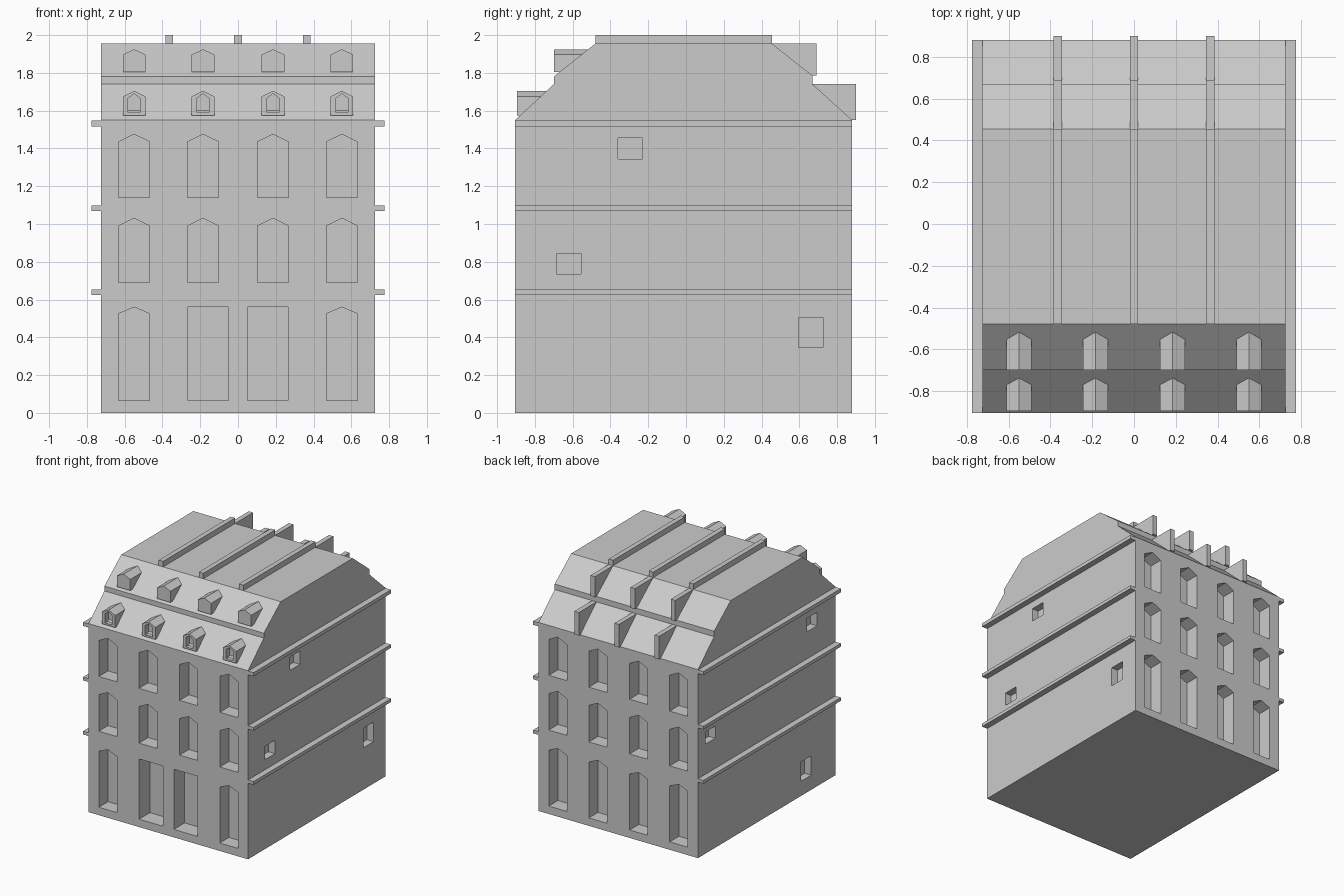
import bpy, bmesh
from mathutils import Vector

if "Cube" in bpy.data.objects:
    bpy.data.objects.remove(bpy.data.objects["Cube"])

HALF_W, FRONT, BACK, EAVE = 0.725, -0.905, 0.88, 1.55
COLS = (-0.55, -0.185, 0.185, 0.55)


def add_prism(bm, pts, axis, a, b):
    """Extrude a 2D outline along axis: 'x' takes (y, z), 'y' takes (x, z)."""
    def place(p, t):
        return (t, p[0], p[1]) if axis == 'x' else (p[0], t, p[1])
    f = bm.faces.new([bm.verts.new(place(p, a)) for p in pts])
    d = Vector((b - a, 0, 0)) if axis == 'x' else Vector((0, b - a, 0))
    ext = bmesh.ops.extrude_face_region(bm, geom=[f], use_keep_orig=True)
    bmesh.ops.translate(bm, vec=d, verts=[v for v in ext['geom'] if isinstance(v, bmesh.types.BMVert)])


def rect(u0, u1, v0, v1):
    return [(u0, v0), (u1, v0), (u1, v1), (u0, v1)]


def gable(c, half, z0, z_eave, z_top):
    return [(c - half, z0), (c + half, z0), (c + half, z_eave), (c, z_top), (c - half, z_eave)]


def make(name, prisms):
    bm = bmesh.new()
    for p in prisms:
        add_prism(bm, *p)
    bmesh.ops.recalc_face_normals(bm, faces=bm.faces)
    me = bpy.data.meshes.new(name)
    bm.to_mesh(me)
    bm.free()
    ob = bpy.data.objects.new(name, me)
    bpy.context.collection.objects.link(ob)
    return ob


def carve(ob, prisms):
    cutter = make("cutter", prisms)
    cutter.hide_render = True
    mod = ob.modifiers.new("openings", 'BOOLEAN')
    mod.operation, mod.solver, mod.object = 'DIFFERENCE', 'EXACT', cutter
    bpy.context.view_layer.objects.active = ob
    bpy.ops.object.modifier_apply(modifier=mod.name)
    bpy.data.objects.remove(cutter)


# Walls and mansard roof as one stepped profile
body = make("building_body", [([
    (FRONT, 0), (BACK, 0), (BACK, EAVE), (0.67, 1.74), (0.67, 1.785), (0.455, 1.955),
    (-0.48, 1.955), (-0.70, 1.78), (-0.70, 1.74), (FRONT, EAVE)], 'x', -HALF_W, HALF_W)])

# Recessed windows and doors
cuts = []
for z0, ze, zt in ((0.065, 0.525, 0.56), (0.69, 0.99, 1.03), (1.14, 1.435, 1.475)):
    for c in COLS:
        outline = gable(c, 0.082, z0, ze, zt)
        cuts.append((outline, 'y', BACK - 0.12, BACK + 0.1))
        if z0 > 0.5 or abs(c) > 0.3:
            cuts.append((outline, 'y', FRONT - 0.1, FRONT + 0.12))
for s in (-1, 1):
    cuts.append((rect(*sorted((s * 0.05, s * 0.265)), 0.065, 0.56), 'y', FRONT - 0.1, FRONT + 0.14))

# Small openings on each side wall
for y, z0, z1 in ((-0.295, 1.345, 1.455), (-0.62, 0.735, 0.845), (0.66, 0.345, 0.505)):
    cuts.append((rect(y - 0.065, y + 0.065, z0, z1), 'x', HALF_W - 0.06, HALF_W + 0.1))
for y, z0, z1 in ((-0.60, 1.32, 1.43), (0.72, 0.90, 1.00), (-0.525, 0.12, 0.28)):
    cuts.append((rect(y - 0.065, y + 0.065, z0, z1), 'x', -HALF_W - 0.1, -HALF_W + 0.06))
carve(body, cuts)

# Side string courses
for i, (z0, z1) in enumerate(((0.625, 0.652), (1.07, 1.097), (1.517, 1.547))):
    make(f"side_cornice_{i + 1}", [(rect(FRONT, BACK, z0, z1), 'x', s * HALF_W, s * 0.775) for s in (-1, 1)])

# Front dormers, the lower row with small windows
low = make("lower_dormers", [(gable(c, 0.06, 1.575, 1.675, 1.705), 'y', -0.895, -0.73) for c in COLS])
carve(low, [(gable(c, 0.032, 1.59, 1.665, 1.69), 'y', -0.95, -0.85) for c in COLS])
make("upper_dormers", [(gable(c, 0.06, 1.805, 1.897, 1.925), 'y', -0.70, -0.51) for c in COLS])

# Party-wall ribs over the roof with stepped fins at the back
for i, x in enumerate((-0.365, 0, 0.365)):
    a, b = x - 0.02, x + 0.02
    make(f"roof_rib_{i + 1}", [
        (rect(-0.48, 0.455, 1.95, 2.0), 'x', a, b),
        ([(0.455, 1.955), (0.66, 1.785), (0.69, 1.785), (0.69, 1.955)], 'x', a, b),
        ([(0.67, 1.74), (0.87, 1.55), (0.90, 1.55), (0.90, 1.74)], 'x', a, b)])
